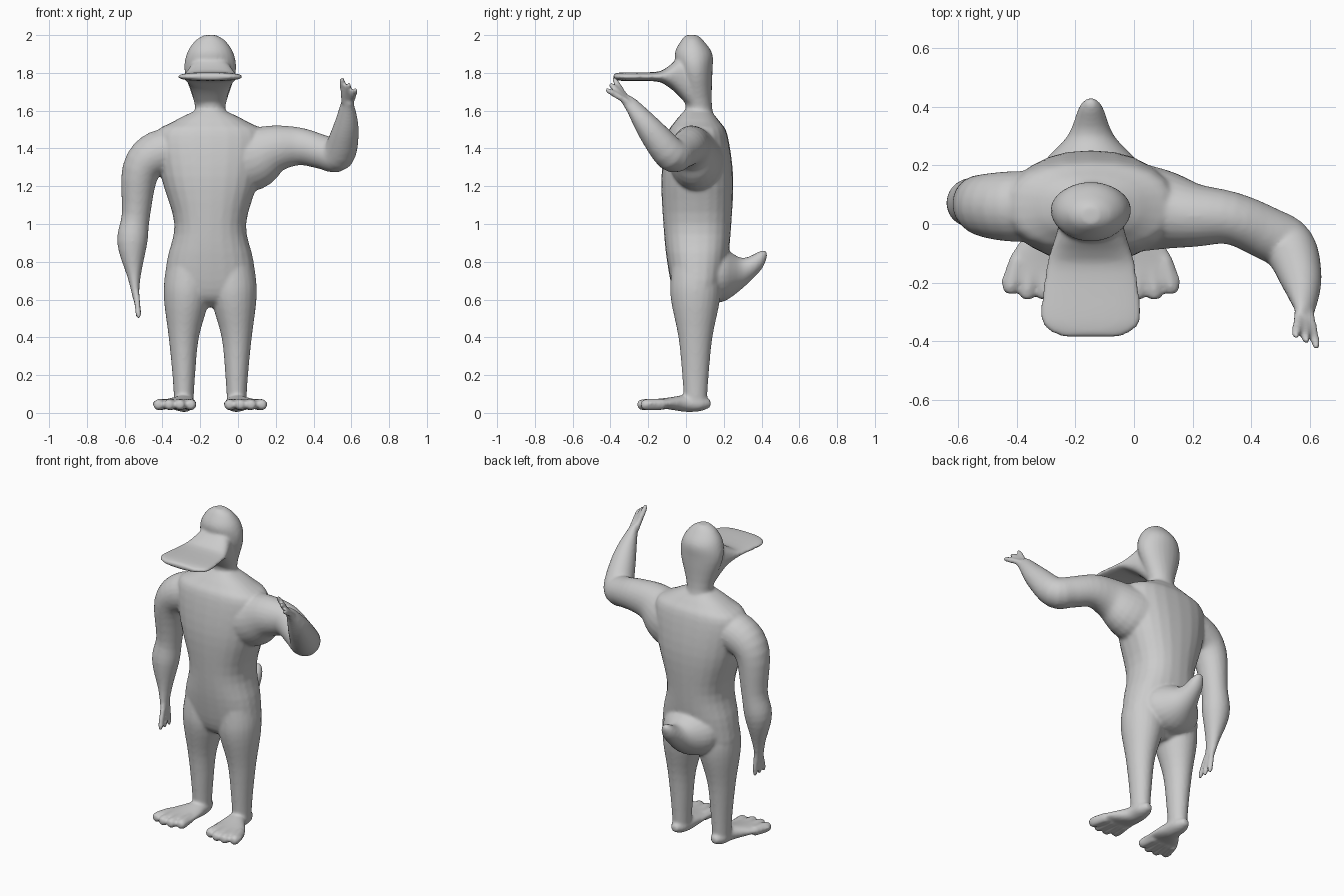
import bpy, bmesh
from math import cos, sin, pi, copysign
from mathutils import Vector

cube = bpy.data.objects.get("Cube")
if cube:
    bpy.data.objects.remove(cube, do_unlink=True)

MID = -0.147   # x of the body's plane of symmetry
UP, BACK, ACROSS = Vector((0, 0, 1)), Vector((0, 1, 0)), Vector((1, 0, 0))

shade = (0.6, 0.6, 0.6, 1)
grey = bpy.data.materials.new("plain grey")
grey.use_nodes = True
grey.diffuse_color = shade
grey.node_tree.nodes["Principled BSDF"].inputs["Base Color"].default_value = shade


def catmull_rom(before, start, end, after, t):
    """Point on a smooth curve between two neighbouring values."""
    linear = end - before
    square = 2 * before - 5 * start + 4 * end - after
    cubic = 3 * (start - end) + after - before
    return start + t * (linear + t * (square + t * cubic)) / 2


def smooth_rows(rows, steps):
    """Fill in evenly spaced rows between the given ones."""
    result = []
    padded = [rows[0], *rows, rows[-1]]
    for group in zip(padded, padded[1:], padded[2:], padded[3:]):
        for step in range(steps):
            result.append([catmull_rom(*values, step / steps) for values in zip(*group)])
    return result + [rows[-1]]


def squared(value, power):
    """Push a sine or cosine outwards for boxier ovals."""
    return copysign(abs(value) ** power, value)


def loft(name, rows, axis=None, ref=ACROSS, sides=24, steps=4, power=1):
    """Skin of oval rings; row = x, y, z, radius along ref, other radius."""
    rows = smooth_rows(rows, steps)
    centres = [Vector(row[:3]) for row in rows]
    last = len(rows) - 1
    bm = bmesh.new()
    rings = []
    for i, row in enumerate(rows):
        along = axis or (centres[min(i + 1, last)] - centres[max(i - 1, 0)]).normalized()
        wide = (ref - along * along.dot(ref)).normalized()
        deep = along.cross(wide)
        ring = []
        for k in range(sides):
            angle = 2 * pi * k / sides
            offset = wide * row[3] * squared(cos(angle), power) + deep * row[4] * squared(sin(angle), power)
            ring.append(bm.verts.new(centres[i] + offset))
        rings.append(ring)
    for lower, upper in zip(rings, rings[1:]):
        for k in range(sides):
            bm.faces.new((lower[k - 1], lower[k], upper[k], upper[k - 1]))
    bm.faces.new(rings[0])
    bm.faces.new(rings[-1])
    bmesh.ops.recalc_face_normals(bm, faces=bm.faces)
    mesh = bpy.data.meshes.new(name)
    bm.to_mesh(mesh)
    bm.free()
    mesh.materials.append(grey)
    part = bpy.data.objects.new(name, mesh)
    bpy.context.collection.objects.link(part)
    return part


def digit(name, base, tip, radius):
    """Slim finger or toe with a rounded tip."""
    base, tip = Vector(base), Vector(tip)
    stations = ((0, radius), (0.8, radius), (1, radius / 2))
    rows = [(*base.lerp(tip, share), size, size) for share, size in stations]
    return loft(name, rows, sides=12)


def fuse(name, parts):
    """Join overlapping parts into one softly blended skin."""
    with bpy.context.temp_override(active_object=parts[0], object=parts[0],
                                   selected_objects=parts, selected_editable_objects=parts):
        bpy.ops.object.join()
    skin = parts[0]
    skin.name = skin.data.name = name
    blend = skin.modifiers.new("blend", 'REMESH')
    blend.mode = 'VOXEL'
    blend.voxel_size = 0.009
    blend.use_smooth_shade = True
    soften = skin.modifiers.new("soften", 'SMOOTH')
    soften.factor = 0.5
    soften.iterations = 7
    return skin


# Torso with sloping shoulders: height, half width, half depth
torso_profile = [(.56, .04, .05), (.62, .23, .12), (.8, .23, .16), (1, .19, .18),
                 (1.25, .26, .19), (1.47, .29, .16), (1.54, .2, .12), (1.6, .08, .07)]
torso = loft("torso", [(MID, .06, z, wide, deep) for z, wide, deep in torso_profile], UP, power=.85)

# Head and neck, leaning forward with height
head_profile = [(1.5, .1, .09), (1.62, .08, .07), (1.8, .135, .09),
                (1.9, .125, .1), (1.97, .08, .06), (2, .03, .03)]
head = loft("head", [(MID, .23 - z / 10, z, wide, deep) for z, wide, deep in head_profile], UP)

# Broad flat bill sweeping out of the face: y, height, half width, half thickness
bill_profile = [(.04, 1.76, .1, .17), (-.04, 1.78, .12, .1), (-.1, 1.78, .14, .05), (-.16, 1.78, .155, .025),
                (-.33, 1.78, .17, .023), (-.385, 1.78, .1, .015)]
bill = loft("bill", [(MID, *row) for row in bill_profile], BACK, power=.85)

# Upturned tail: y, height, half width, half depth
tail_profile = [(.1, .73, .2, .15), (.2, .73, .17, .14), (.3, .74, .08, .08),
                (.4, .81, .04, .05), (.43, .84, .01, .01)]
tail = loft("tail", [(MID, *row) for row in tail_profile], BACK)

# Legs, feet and toes, repeated on both sides
leg_profile = [(.04, .14, .05), (.2, .14, .06), (.4, .14, .08), (.6, .125, .12), (.72, .12, .12), (.9, .1, .1)]
foot_profile = [(.13, .14, .02, .02), (.08, .14, .05, .04), (0, .14, .06, .045),
                (-.1, .17, .1, .03), (-.2, .19, .12, .02)]
legs = []
for side, sign in (("right", -1), ("left", 1)):
    legs.append(loft(side + "_leg", [(MID + sign * x, .05, z, size, size + .01)
                                     for z, x, size in leg_profile], UP))
    legs.append(loft(side + "_foot", [(MID + sign * x, y, .05, wide, deep)
                                      for y, x, wide, deep in foot_profile], BACK))
    for spread in (-1.5, -.5, .5, 1.5):
        base = (MID + sign * (.18 + spread * .045), -.12, .045)
        tip = (MID + sign * (.19 + spread * .06), -.26 + spread ** 2 / 100, .043)
        legs.append(digit(side + "_toe", base, tip, .03))

# Hanging right arm with a flat hand: the first radius runs front to back
right_arm = loft("right_arm", [
    (-.26, .06, 1.4, .12, .11), (-.42, .06, 1.375, .12, .12), (-.515, .065, 1.28, .105, .1),
    (-.54, .08, 1.05, .08, .075), (-.56, .07, .9, .08, .08), (-.55, .05, .72, .045, .035),
    (-.54, .03, .6, .035, .015)], ref=BACK)

# Raised left arm, bent at the elbow, with a deep armpit
left_arm = loft("left_arm", [
    (-.05, .06, 1.33, .18, .16), (.08, .05, 1.35, .17, .14), (.2, .03, 1.4, .125, .11),
    (.33, .02, 1.41, .1, .09), (.45, -.03, 1.38, .09, .09),
    (.53, -.08, 1.37, .09, .09), (.57, -.19, 1.5, .07, .07), (.58, -.28, 1.62, .045, .035),
    (.58, -.32, 1.66, .035, .015)], ref=ACROSS / 2 - UP)

# Three fingers fanned out from each palm
fingers = []
for fan in (-1, 0, 1):
    fingers.append(digit("right_finger", (-.54, .04 + fan * .02, .65),
                         (-.525, .01 + fan * .045, .5), .016))
    fingers.append(digit("left_finger", (.58 + fan * .018, -.3, 1.64),
                         (.587 + fan * .036, -.405 - fan * .02, 1.745 - fan * .03), .016))

fuse("body", [torso, head, bill, tail, right_arm, left_arm, *legs, *fingers])
